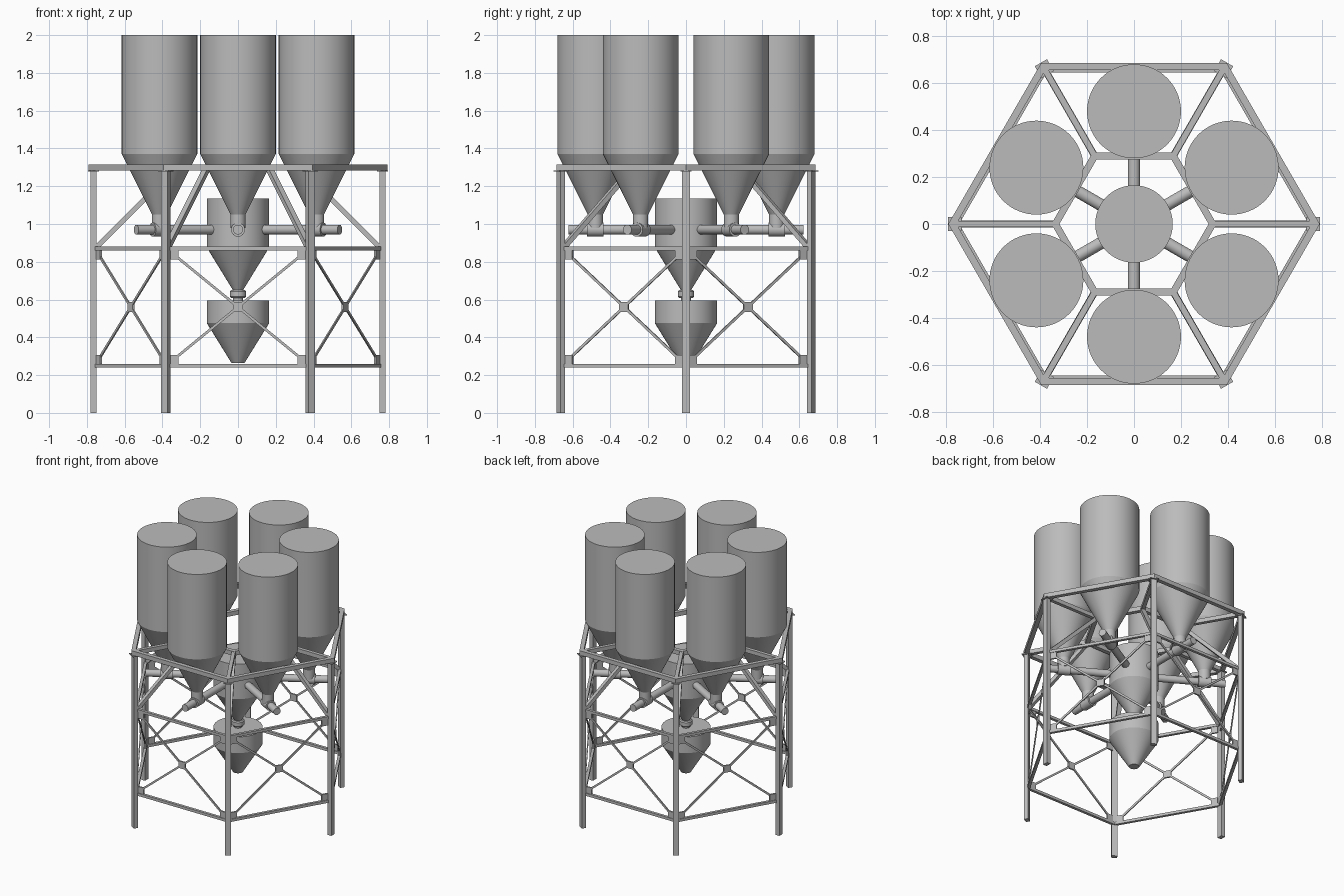
import bpy, bmesh, math
from mathutils import Matrix, Vector

if "Cube" in bpy.data.objects:
    bpy.data.objects.remove(bpy.data.objects["Cube"])

steel = bpy.data.materials.new("grey steel")
steel.diffuse_color = (0.5, 0.5, 0.5, 1)
steel.use_nodes = True
steel.node_tree.nodes["Principled BSDF"].inputs["Base Color"].default_value = steel.diffuse_color
UP = Vector((0, 0, 1))


def finish(name, bm, smooth=False):
    bmesh.ops.recalc_face_normals(bm, faces=bm.faces)
    me = bpy.data.meshes.new(name)
    bm.to_mesh(me)
    bm.free()
    me.materials.append(steel)
    if smooth:
        me.shade_smooth()
        me.set_sharp_from_angle(angle=math.radians(20))
    ob = bpy.data.objects.new(name, me)
    bpy.context.collection.objects.link(ob)
    return ob


def lathe(name, profile, matrix=Matrix(), n=48):
    """Closed solid of revolution about local z from (radius, z) pairs."""
    bm = bmesh.new()
    rings = [[bm.verts.new(matrix @ Vector((r * math.cos(2 * math.pi * i / n),
                                            r * math.sin(2 * math.pi * i / n), z)))
              for i in range(n)] for r, z in profile]
    for a, b in zip(rings, rings[1:]):
        for i in range(n):
            j = (i + 1) % n
            bm.faces.new((a[i], a[j], b[j], b[i]))
    bm.faces.new(rings[0])
    bm.faces.new(rings[-1])
    return finish(name, bm, True)


def beam(name, a, b, width, depth, side=None):
    """Box from a to b; width is measured along the side direction."""
    a, b = Vector(a), Vector(b)
    d = (b - a).normalized()
    s = (side if side is not None else d.cross(UP)).normalized()
    t = d.cross(s)
    rot = Matrix((s, t, d)).transposed().to_4x4()
    m = Matrix.Translation((a + b) / 2) @ rot @ Matrix.Diagonal((width, depth, (b - a).length, 1))
    bm = bmesh.new()
    bmesh.ops.create_cube(bm, size=1, matrix=m)
    return finish(name, bm)


def hex_ring(name, inner, outer, z0, z1):
    """Mitred hexagonal beam ring given by its flat-to-centre distances."""
    bm = bmesh.new()
    k = 1 / math.cos(math.pi / 6)
    loops = [[bm.verts.new((r * k * math.cos(i * math.pi / 3), r * k * math.sin(i * math.pi / 3), z))
              for i in range(6)] for r, z in ((inner, z0), (outer, z0), (outer, z1), (inner, z1))]
    for q in range(4):
        a, b = loops[q], loops[(q + 1) % 4]
        for i in range(6):
            j = (i + 1) % 6
            bm.faces.new((a[i], a[j], b[j], b[i]))
    return finish(name, bm)


# Horizontal rings of the frame
hex_ring("top_outer_ring", 0.655, 0.685, 1.283, 1.315)
hex_ring("top_inner_ring", 0.275, 0.305, 1.283, 1.315)
hex_ring("middle_ring", 0.645, 0.665, 0.86, 0.88)
hex_ring("bottom_ring", 0.645, 0.665, 0.24, 0.26)

for i in range(6):
    # Column, cap plate, radial beam and knee brace at each corner
    ang = i * math.pi / 3
    r = Vector((math.cos(ang), math.sin(ang), 0))
    t = Vector((-math.sin(ang), math.cos(ang), 0))
    beam(f"column_{i}", r * 0.765, r * 0.765 + UP * 1.28, 0.04, 0.03, t)
    beam(f"cap_plate_{i}", r * 0.735 + UP * 1.28, r * 0.793 + UP * 1.28, 0.06, 0.006)
    beam(f"radial_beam_{i}", r * 0.335 + UP * 1.298, r * 0.765 + UP * 1.298, 0.026, 0.03)
    beam(f"knee_brace_{i}", r * 0.755 + UP * 0.87, r * 0.335 + UP * 1.29, 0.03, 0.026)

    # Cross bracing with gusset plates on each side
    ang += math.pi / 6
    r = Vector((math.cos(ang), math.sin(ang), 0))
    t = Vector((-math.sin(ang), math.cos(ang), 0))
    c = r * 0.655
    for s in (-1, 1):
        beam(f"cross_brace_{i}_{s}", c - t * s * 0.35 + UP * 0.275, c + t * s * 0.35 + UP * 0.847,
             0.008, 0.014, r)
        for z in (0.283, 0.837):
            p = c + t * s * 0.338 + UP * z
            beam(f"corner_gusset_{i}_{s}", p - UP * 0.024, p + UP * 0.024, 0.048, 0.012, t)
    p = c + UP * 0.561
    beam(f"centre_gusset_{i}", p - UP * 0.026, p + UP * 0.026, 0.054, 0.012, t)

    # Silo with conical outlet and conveying tube to the middle
    lathe(f"silo_{i}", [(0.04, 0.98), (0.04, 1.05), (0.2, 1.37), (0.2, 2.0)],
          Matrix.Translation(r * 0.48), 64)
    m = Matrix.Translation(UP * 0.97) @ Matrix.Rotation(ang, 4, 'Z') @ Matrix.Rotation(math.pi / 2, 4, 'Y')
    lathe(f"conveyor_tube_{i}", [(0.026, 0.14), (0.026, 0.622)], m, 32)
    lathe(f"tube_sleeve_{i}", [(0.037, 0.437), (0.037, 0.523)], m, 32)

# Central weighing hopper with outlet valve
lathe("central_hopper", [(0.027, 0.59), (0.027, 0.65), (0.165, 0.875), (0.165, 1.135)], n=64)
lathe("outlet_valve", [(0.036, 0.607), (0.043, 0.615), (0.043, 0.643), (0.036, 0.65)], n=32)

# Receiving hopper below
lathe("receiving_hopper", [(0.035, 0.265), (0.165, 0.475), (0.165, 0.595)], n=64)
